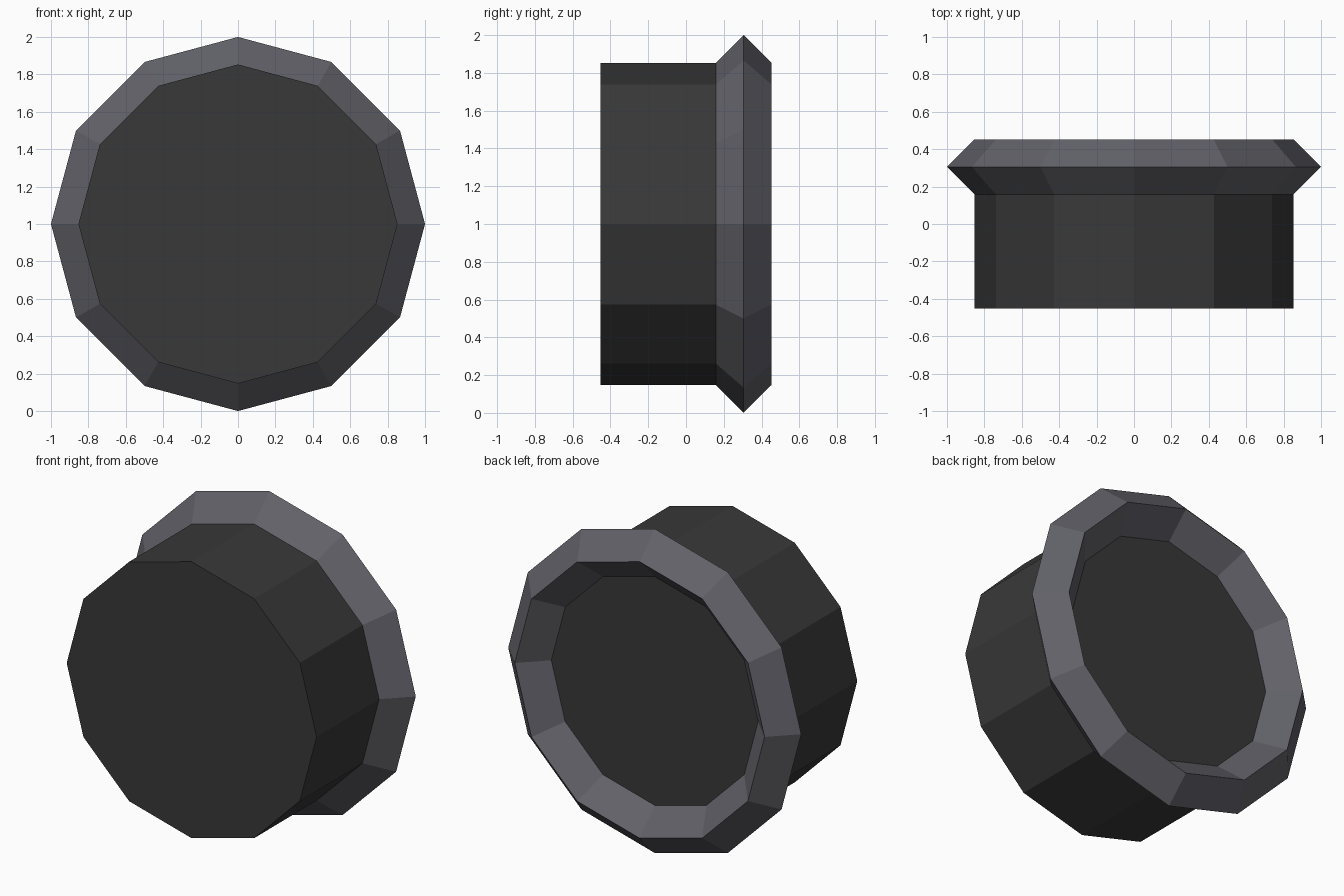
import bpy
from math import pi

SIDES = 12
RADIUS = 0.853      # drum radius and centre line of the rim
RIM = 0.147         # rim thickness from its centre line
RIM_Y = 0.305       # depth at which the rim sits
FRONT_Y = -0.452

if "Cube" in bpy.data.objects:
    bpy.data.objects.remove(bpy.data.objects["Cube"], do_unlink=True)


def material(name, colour):
    mat = bpy.data.materials.new(name)
    mat.use_nodes = True
    mat.diffuse_color = (*colour, 1)
    mat.node_tree.nodes["Principled BSDF"].inputs["Base Color"].default_value = (*colour, 1)
    return mat


def finish(name, mat):
    obj = bpy.context.object
    obj.name = name
    obj.data.materials.append(mat)
    bpy.ops.object.transform_apply(location=False, rotation=True, scale=True)
    bpy.ops.object.shade_flat()
    return obj


# Drum: a twelve-sided cylinder lying along y, ending inside the rim
bpy.ops.mesh.primitive_cylinder_add(
    vertices=SIDES, radius=RADIUS, depth=RIM_Y - FRONT_Y,
    location=(0, (RIM_Y + FRONT_Y) / 2, 1), rotation=(pi / 2, 0, 0))
finish("drum", material("charcoal", (0.04, 0.04, 0.04)))

# Rim: a ring with a diamond cross-section
bpy.ops.mesh.primitive_torus_add(
    major_segments=SIDES, minor_segments=4,
    major_radius=RADIUS, minor_radius=RIM,
    location=(0, RIM_Y, 1), rotation=(pi / 2, 0, 0))
finish("rim", material("slate grey", (0.12, 0.12, 0.14)))
